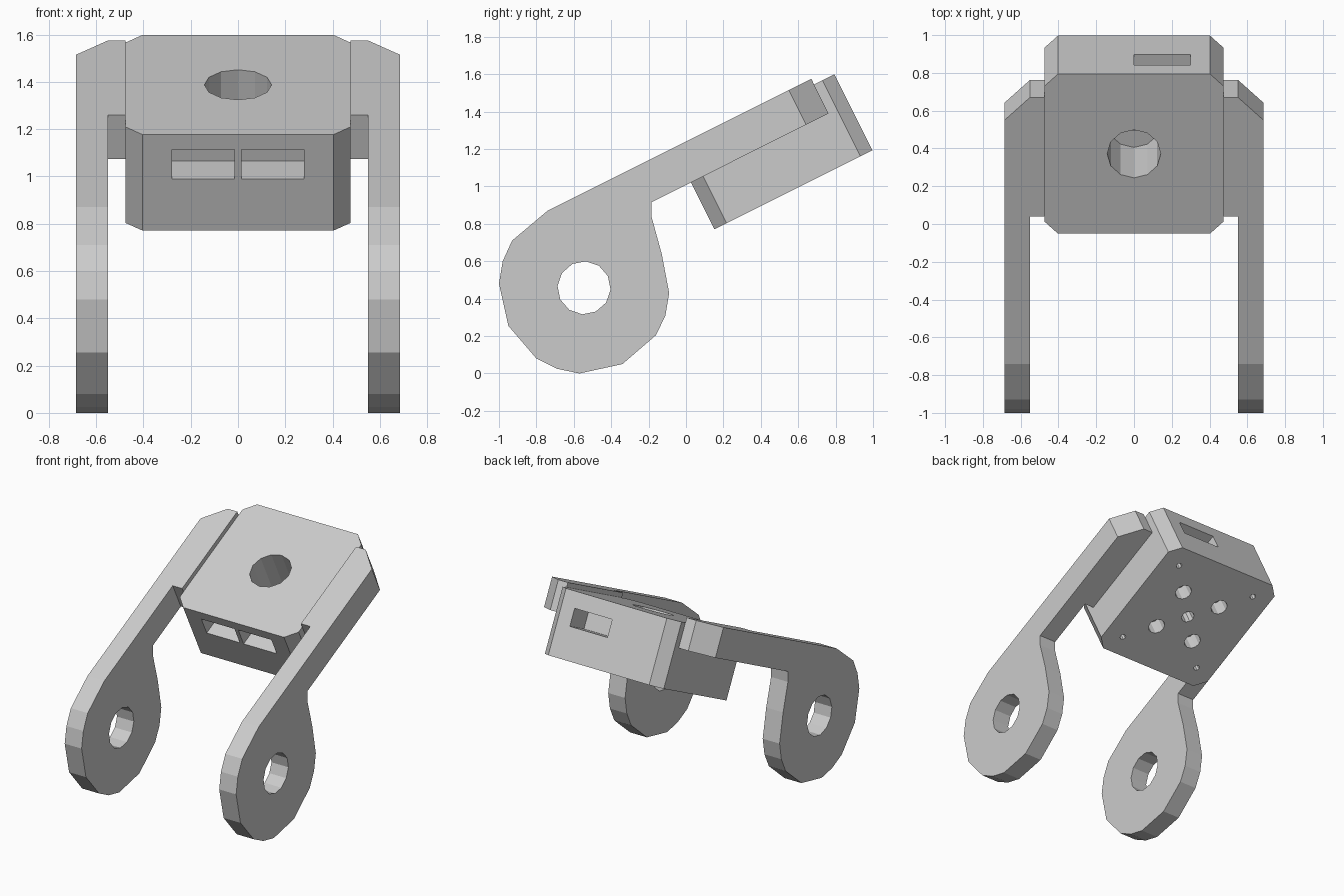
import bpy, bmesh, math
from mathutils import Matrix, Vector

if "Cube" in bpy.data.objects:
    bpy.data.objects.remove(bpy.data.objects["Cube"])

TILT = math.atan(0.5)
U = Vector((0, math.cos(TILT), math.sin(TILT)))


def prism(name, pts, lo, hi, axis='Z'):
    """Extrude a closed outline: (x, y) along Z, or (y, z) along X."""
    bm = bmesh.new()
    co = [(lo, a, b) if axis == 'X' else (a, b, lo) for a, b in pts]
    face = bm.faces.new([bm.verts.new(c) for c in co])
    ext = bmesh.ops.extrude_face_region(bm, geom=[face])['geom']
    d = hi - lo
    vec = (d, 0, 0) if axis == 'X' else (0, 0, d)
    bmesh.ops.translate(bm, vec=vec, verts=[v for v in ext if isinstance(v, bmesh.types.BMVert)])
    bmesh.ops.recalc_face_normals(bm, faces=bm.faces)
    me = bpy.data.meshes.new(name)
    bm.to_mesh(me)
    bm.free()
    ob = bpy.data.objects.new(name, me)
    bpy.context.collection.objects.link(ob)
    return ob


def circle(cx, cy, r, n=12, start=0.0):
    return [(cx + r * math.cos(start + 2 * math.pi * i / n),
             cy + r * math.sin(start + 2 * math.pi * i / n)) for i in range(n)]


def rect(x0, x1, y0, y1):
    return [(x0, y0), (x1, y0), (x1, y1), (x0, y1)]


def apply_mod(ob, kind, **props):
    mod = ob.modifiers.new(kind.title(), kind)
    for k, v in props.items():
        setattr(mod, k, v)
    with bpy.context.temp_override(object=ob, active_object=ob):
        bpy.ops.object.modifier_apply(modifier=mod.name)


def cut(ob, cutter):
    cutter.hide_render = True
    apply_mod(ob, 'BOOLEAN', operation='DIFFERENCE', solver='EXACT', object=cutter)
    bpy.data.objects.remove(cutter, do_unlink=True)


# Tilted housing block with chamfered corners, built in its own level frame
X, L, H, C = 0.475, 0.472, 0.227, 0.072
outline = [(-X, -L + C), (-X + C, -L), (X - C, -L), (X, -L + C),
           (X, L - C), (X - C, L), (-X + C, L), (-X, L - C)]
block = prism("housing_block", outline, -H, H)

# Large blind bore in the top and the small hole through its floor
cut(block, prism("cutter", circle(0, 0, 0.142), H - 0.36, H + 0.1))
cut(block, prism("cutter", circle(0, 0, 0.045, 10), -H - 0.1, 0))

# Four mounting holes and four corner screw holes underneath
for sx in (-1, 1):
    for sy in (-1, 1):
        cut(block, prism("cutter", circle(sx * 0.16, sy * 0.16, 0.058), -H - 0.1, -H + 0.12))
        cut(block, prism("cutter", circle(sx * 0.33, sy * 0.335, 0.021, 8), -H - 0.1, -H + 0.12))

# Two front pockets and one rear slot
for x0, x1 in ((-0.28, -0.015), (0.015, 0.28)):
    cut(block, prism("cutter", rect(x0, x1, -L - 0.1, -L + 0.17), 0.018, 0.156))
cut(block, prism("cutter", rect(0, 0.30, L - 0.18, L + 0.1), -0.005, 0.117))

block.data.transform(Matrix.Translation((0, 0.473, 1.185)) @ Matrix.Rotation(TILT, 4, 'X'))

# Side arm with round eye, drawn in side view
arm_pts = [(-0.74, 0.87), (0.67, 1.575), (0.762, 1.39), (-0.185, 0.915), (-0.185, 0.84),
           (-0.13, 0.64), (-0.09, 0.43), (-0.11, 0.31), (-0.16, 0.205), (-0.34, 0.05),
           (-0.57, 0.0), (-0.69, 0.025), (-0.80, 0.08), (-0.95, 0.255), (-1.0, 0.48),
           (-0.98, 0.60), (-0.93, 0.71)]
arms = prism("side_arms", arm_pts, 0.55, 0.685, 'X')
cut(arms, prism("cutter", circle(-0.545, 0.458, 0.142, 12, math.radians(-4)), 0.4, 0.8, 'X'))

# Bevelled outer tip of the arm
bm = bmesh.new()
bm.from_mesh(arms.data)
bmesh.ops.bisect_plane(bm, geom=bm.verts[:] + bm.edges[:] + bm.faces[:],
                       plane_co=(0.551, 0.67, 1.575), plane_no=Vector((1, 0, 0)) + U,
                       clear_outer=True)
bmesh.ops.holes_fill(bm, edges=[e for e in bm.edges if e.is_boundary], sides=0)
bmesh.ops.recalc_face_normals(bm, faces=bm.faces)
bm.to_mesh(arms.data)
bm.free()

# Webs joining the arms to the housing
webs = prism("arm_webs", [(0.04, 1.26), (0.67, 1.575), (0.762, 1.39), (0.132, 1.075)],
             0.475, 0.55, 'X')

# Mirror arms and webs to the other side
for ob in (arms, webs):
    apply_mod(ob, 'MIRROR', use_mirror_merge=False)
